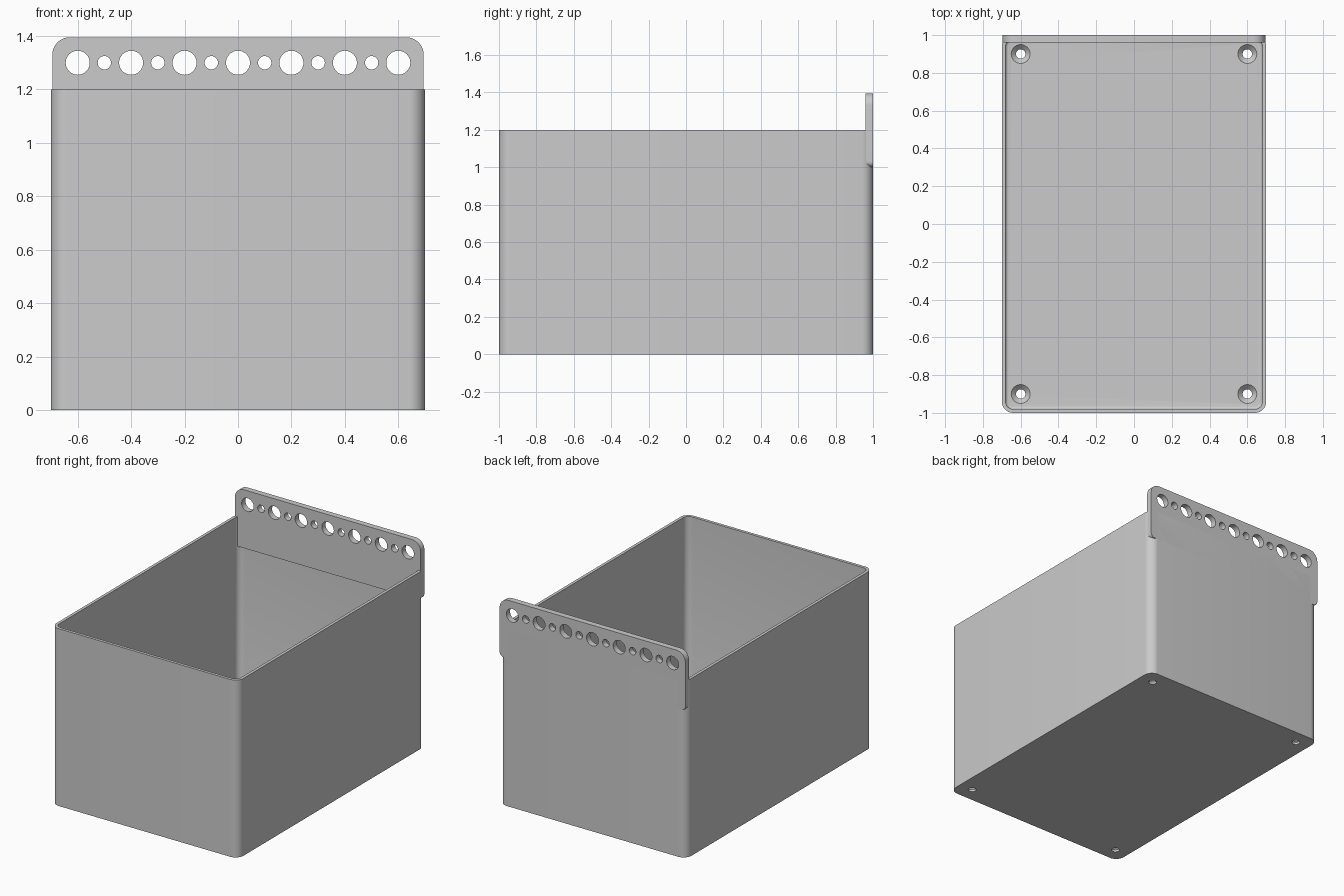
import bpy
import bmesh
import math
from mathutils import Matrix, Vector

old = bpy.data.objects.get("Cube")
if old:
    bpy.data.objects.remove(old, do_unlink=True)

GREY = 0.6
grey = bpy.data.materials.new("matte_grey")
grey.use_nodes = True
grey.diffuse_color = (GREY, GREY, GREY, 1)
grey.node_tree.nodes["Principled BSDF"].inputs["Base Color"].default_value = (GREY, GREY, GREY, 1)


def make_object(name, bm):
    bmesh.ops.recalc_face_normals(bm, faces=bm.faces)
    mesh = bpy.data.meshes.new(name)
    bm.to_mesh(mesh)
    bm.free()
    mesh.materials.append(grey)
    obj = bpy.data.objects.new(name, mesh)
    bpy.context.collection.objects.link(obj)
    return obj


def rounded_outline(u0, u1, v0, v1, r_low, r_high, steps=10):
    """Counter-clockwise rectangle with separate low and high corner radii."""
    corners = [(u1 - r_low, v0 + r_low, r_low, -90), (u1 - r_high, v1 - r_high, r_high, 0),
               (u0 + r_high, v1 - r_high, r_high, 90), (u0 + r_low, v0 + r_low, r_low, 180)]
    points = []
    for cu, cv, r, start in corners:
        for i in range(steps + 1):
            a = math.radians(start + 90 * i / steps)
            points.append((cu + r * math.cos(a), cv + r * math.sin(a)))
    return points


def loft(bm, rings):
    """Skin matching rings of points and cap both ends."""
    loops = [[bm.verts.new(p) for p in ring] for ring in rings]
    n = len(loops[0])
    for low, high in zip(loops, loops[1:]):
        for i in range(n):
            j = (i + 1) % n
            bm.faces.new((low[i], low[j], high[j], high[i]))
    bm.faces.new(loops[0][::-1])
    bm.faces.new(loops[-1])


def tub_ring(inset, z, radius):
    return [(x, y, z) for x, y in rounded_outline(
        -0.7 + inset, 0.7 - inset, -1 + inset, 1 - inset, radius, radius)]


def drill(bm, r1, r2, depth, matrix):
    bmesh.ops.create_cone(bm, cap_ends=True, segments=32, radius1=r1, radius2=r2,
                          depth=depth, matrix=matrix)


def cut(target, cutter):
    mod = target.modifiers.new("cut", "BOOLEAN")
    mod.operation = "DIFFERENCE"
    mod.solver = "EXACT"
    mod.object = cutter
    bpy.context.view_layer.objects.active = target
    bpy.ops.object.modifier_apply(modifier=mod.name)
    bpy.data.objects.remove(cutter, do_unlink=True)


# Open box: rounded walls, floor with a small inner fillet
RADIUS, WALL, FLOOR, FILLET = 0.06, 0.02, 0.04, 0.015
rings = [tub_ring(0, 0, RADIUS), tub_ring(0, 1.2, RADIUS), tub_ring(WALL, 1.2, RADIUS - WALL)]
for i in range(5):
    a = math.radians(90 * i / 4)
    inset = FILLET * (1 - math.cos(a))
    rings.append(tub_ring(WALL + inset, FLOOR + FILLET * (1 - math.sin(a)), RADIUS - WALL - inset))
bm = bmesh.new()
loft(bm, rings)
box = make_object("open_box", bm)

# Countersunk screw holes in the floor
for x in (-0.6, 0.6):
    for y in (-0.9, 0.9):
        bm = bmesh.new()
        drill(bm, 0.025, 0.025, 0.2, Matrix.Translation((x, y, 0)))
        cut(box, make_object("screw_cutter", bm))
        bm = bmesh.new()
        drill(bm, 0.02, 0.06, 0.04, Matrix.Translation((x, y, FLOOR - 0.01)))
        cut(box, make_object("countersink_cutter", bm))

# Hanging plate along the back rim
outline = rounded_outline(-0.695, 0.695, 1.0, 1.395, 0.03, 0.065)
bm = bmesh.new()
loft(bm, [[(x, y, z) for x, z in outline] for y in (0.96, 1.0)])
plate = make_object("hanging_plate", bm)

# Row of alternating large and small holes
bm = bmesh.new()
for i in range(13):
    r = 0.025 if i % 2 else 0.045
    place = Matrix.Translation((-0.6 + 0.1 * i, 0.98, 1.3)) @ Matrix.Rotation(math.pi / 2, 4, "X")
    drill(bm, r, r, 0.2, place)
cut(plate, make_object("hole_cutter", bm))

# Smooth the curved surfaces, keep the edges sharp
bpy.ops.object.select_all(action="DESELECT")
for obj in (box, plate):
    obj.select_set(True)
bpy.context.view_layer.objects.active = box
bpy.ops.object.shade_smooth_by_angle(angle=math.radians(30))
